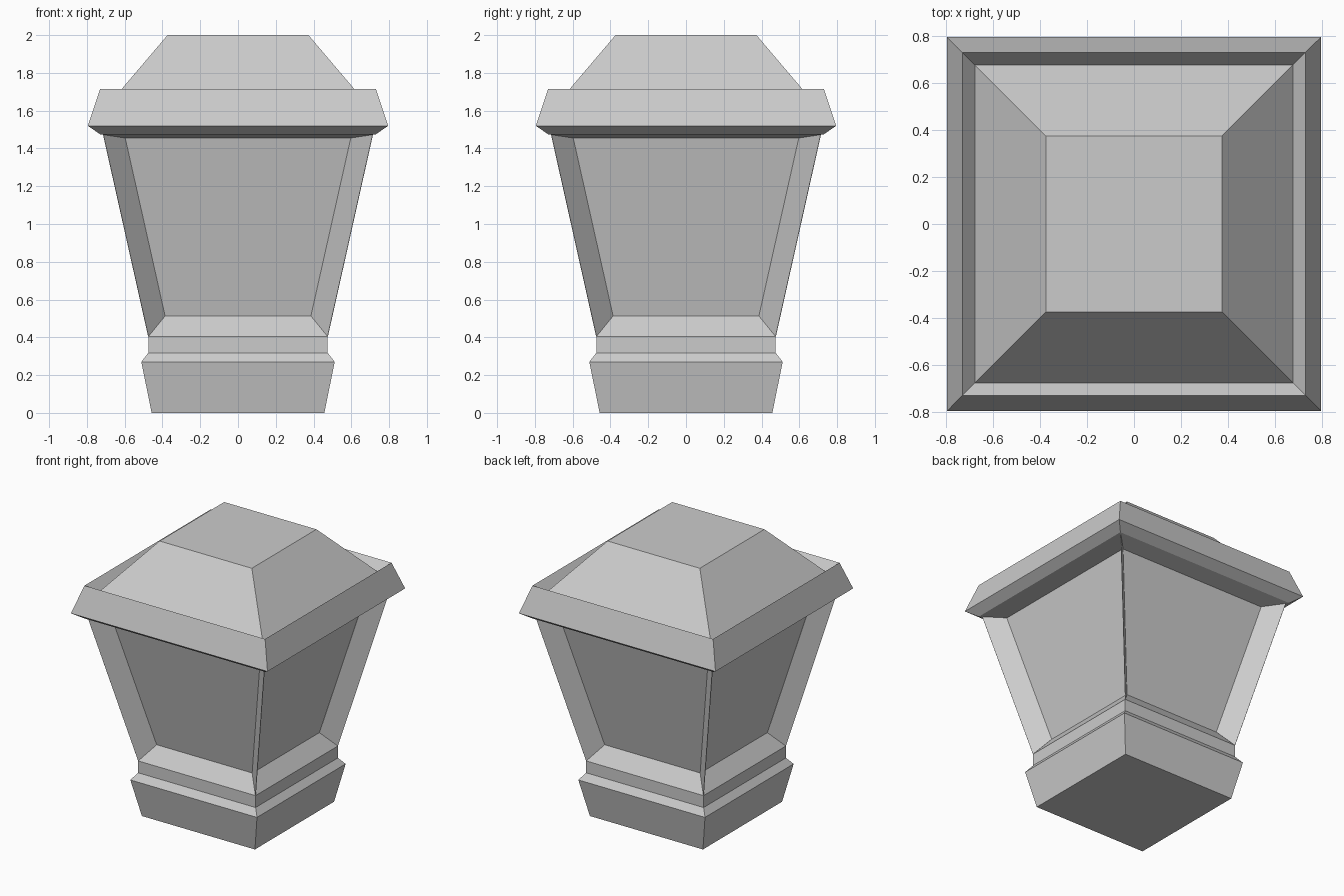
import bpy
import bmesh

cube = bpy.data.objects.get("Cube")
if cube:
    bpy.data.objects.remove(cube, do_unlink=True)

stone = bpy.data.materials.new("light_grey")
stone.use_nodes = True
GREY = (0.6, 0.6, 0.6, 1)
stone.diffuse_color = GREY
stone.node_tree.nodes["Principled BSDF"].inputs["Base Color"].default_value = GREY

CORNERS = [(-1, -1), (1, -1), (1, 1), (-1, 1)]


def finish(name, bm):
    mesh = bpy.data.meshes.new(name)
    bm.to_mesh(mesh)
    bm.free()
    mesh.materials.append(stone)
    obj = bpy.data.objects.new(name, mesh)
    bpy.context.collection.objects.link(obj)
    return obj


def square_loft(name, profile, cap_bottom=False, cap_top=False):
    """Stack square rings given as (half width, height) from bottom to top."""
    bm = bmesh.new()
    rings = [[bm.verts.new((sx * r, sy * r, z)) for sx, sy in CORNERS]
             for r, z in profile]
    for low, high in zip(rings, rings[1:]):
        for i in range(4):
            j = (i + 1) % 4
            bm.faces.new((low[i], low[j], high[j], high[i]))
    if cap_bottom:
        bm.faces.new(rings[0][::-1])
    if cap_top:
        bm.faces.new(rings[-1])
    return finish(name, bm)


# Shared joints between the parts
foot_edge, panel_foot = (0.475, 0.405), (0.387, 0.513)
panel_head, soffit_edge = (0.598, 1.455), (0.73, 1.475)

# Moulded base
square_loft("base", [(0.457, 0), (0.512, 0.27), (0.475, 0.318),
                     foot_edge, panel_foot], cap_bottom=True)

# Four flared panels
square_loft("panels", [panel_foot, panel_head])

# Roof with soffit, rim, gutter and hipped top
square_loft("roof", [panel_head, soffit_edge, (0.795, 1.52), (0.73, 1.715),
                     (0.675, 1.645), (0.373, 2)], cap_top=True)

# Thin diagonal fins on the four corners
bm = bmesh.new()
for sx, sy in CORNERS:
    bm.faces.new([bm.verts.new((sx * r, sy * r, z)) for r, z in
                  (panel_foot, foot_edge, (0.714, 1.475), panel_head)])
fins = finish("corner_fins", bm)
thick = fins.modifiers.new("Thickness", 'SOLIDIFY')
thick.thickness = 0.003
thick.offset = 0
